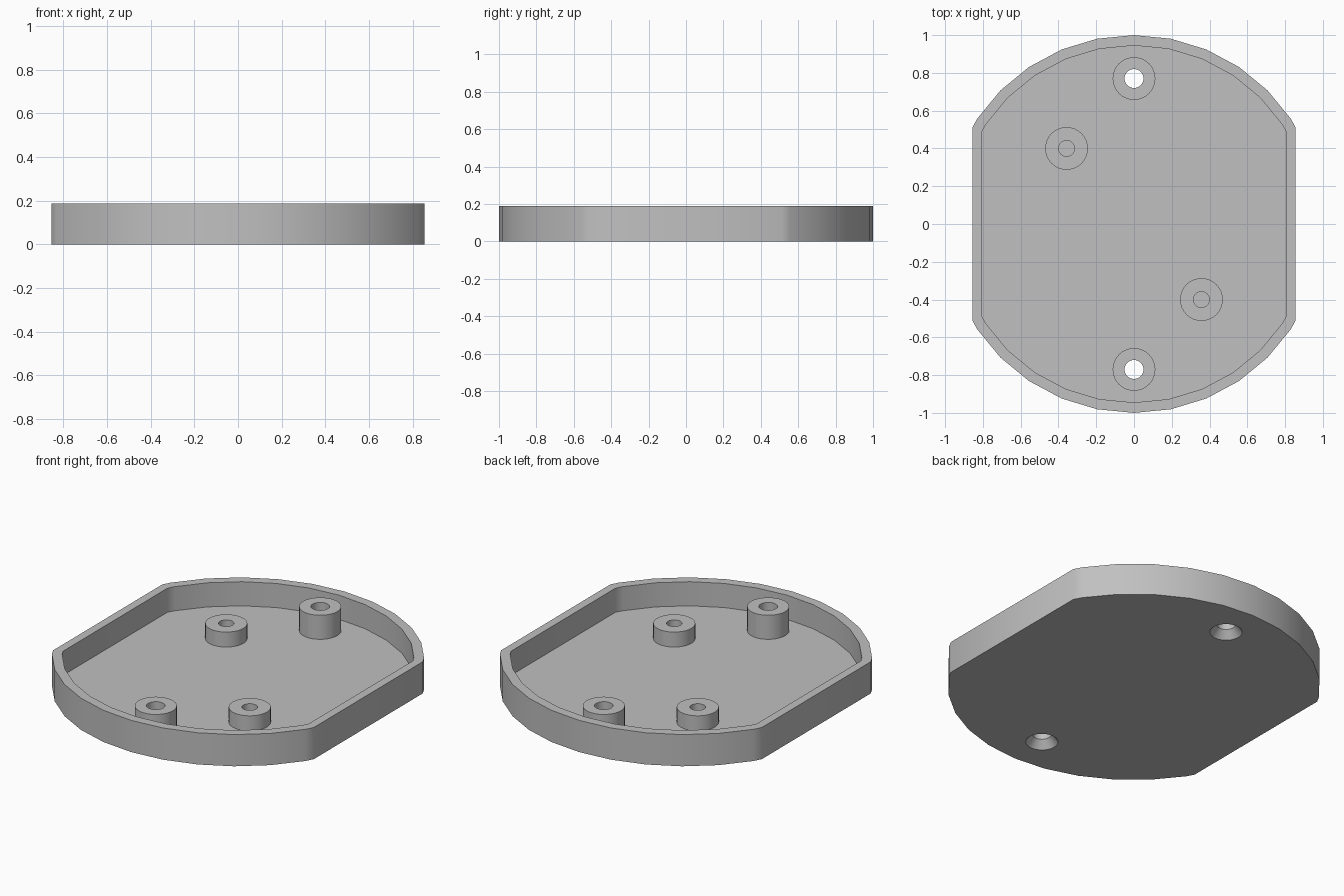
import bpy
import bmesh
import math

if "Cube" in bpy.data.objects:
    bpy.data.objects.remove(bpy.data.objects["Cube"], do_unlink=True)

HEIGHT = 0.188       # rim height
FLOOR = 0.045        # floor thickness
POST_R = 0.113
SCREW_R = 0.05
SCREW_Y = 0.77

grey = bpy.data.materials.new("light_grey")
grey.use_nodes = True
grey.diffuse_color = (0.53, 0.53, 0.53, 1)
grey.node_tree.nodes["Principled BSDF"].inputs["Base Color"].default_value = (0.53, 0.53, 0.53, 1)


def circle(cx, cy, r, n=32):
    step = 2 * math.pi / n
    return [(cx + r * math.cos(i * step), cy + r * math.sin(i * step)) for i in range(n)]


def flat_sided(r, half_width):
    """Faceted circle cut off by two straight sides."""
    arc = []
    pts = circle(0, 0, r)
    for i, (x, y) in enumerate(pts):
        nx, ny = pts[(i + 1) % len(pts)]
        if abs(x) <= half_width:
            arc.append((x, y))
        if (abs(x) <= half_width) != (abs(nx) <= half_width):
            edge = math.copysign(half_width, x)
            t = (edge - x) / (nx - x)
            arc.append((edge, y + t * (ny - y)))
    return arc


def ring(bm, pts, z):
    verts = [bm.verts.new((x, y, z)) for x, y in pts]
    edges = [bm.edges.new((verts[i - 1], verts[i])) for i in range(len(verts))]
    return verts, edges


def bridge(bm, a, b):
    va, vb = a[0], b[0]
    for i in range(len(va)):
        bm.faces.new((va[i - 1], va[i], vb[i], vb[i - 1]))


def fill(bm, rings):
    """Fill an outline, leaving the further rings open as holes."""
    edges = [e for r in rings for e in r[1]]
    bmesh.ops.triangle_fill(bm, edges=edges, use_beauty=True, normal=(0, 0, 1))


def finish(bm, name):
    bmesh.ops.recalc_face_normals(bm, faces=bm.faces[:])
    mesh = bpy.data.meshes.new(name)
    bm.to_mesh(mesh)
    bm.free()
    mesh.materials.append(grey)
    obj = bpy.data.objects.new(name, mesh)
    bpy.context.collection.objects.link(obj)
    bpy.ops.object.select_all(action="DESELECT")
    obj.select_set(True)
    bpy.context.view_layer.objects.active = obj
    bpy.ops.object.shade_smooth_by_angle(angle=math.radians(30))


# Tray: outer wall, rim, inner wall, floor and underside with countersunk holes
bm = bmesh.new()
outer, inner = flat_sided(1.0, 0.855), flat_sided(0.945, 0.805)
walls = [ring(bm, outer, 0), ring(bm, outer, HEIGHT),
         ring(bm, inner, HEIGHT), ring(bm, inner, FLOOR)]
for low, high in zip(walls, walls[1:]):
    bridge(bm, low, high)
underside, floor = [walls[0]], [walls[-1]]
for y in (SCREW_Y, -SCREW_Y):
    sink = ring(bm, circle(0, y, 0.087), 0)
    hole = ring(bm, circle(0, y, SCREW_R), FLOOR)
    bridge(bm, sink, hole)
    underside.append(sink)
    floor.append(hole)
fill(bm, underside)
fill(bm, floor)
finish(bm, "tray")


# Hollow posts standing on the floor
def post(name, x, y, hole_r, top):
    bm = bmesh.new()
    profile = [(POST_R, FLOOR), (POST_R, top), (hole_r, top), (hole_r, FLOOR)]
    rings = [ring(bm, circle(x, y, r), z) for r, z in profile]
    for a, b in zip(rings, rings[1:]):
        bridge(bm, a, b)
    finish(bm, name)


for side, s in (("back", 1), ("front", -1)):
    post(side + "_screw_post", 0, s * SCREW_Y, SCREW_R, HEIGHT)
    post(side + "_short_post", -s * 0.357, s * 0.4, 0.042, 0.134)
